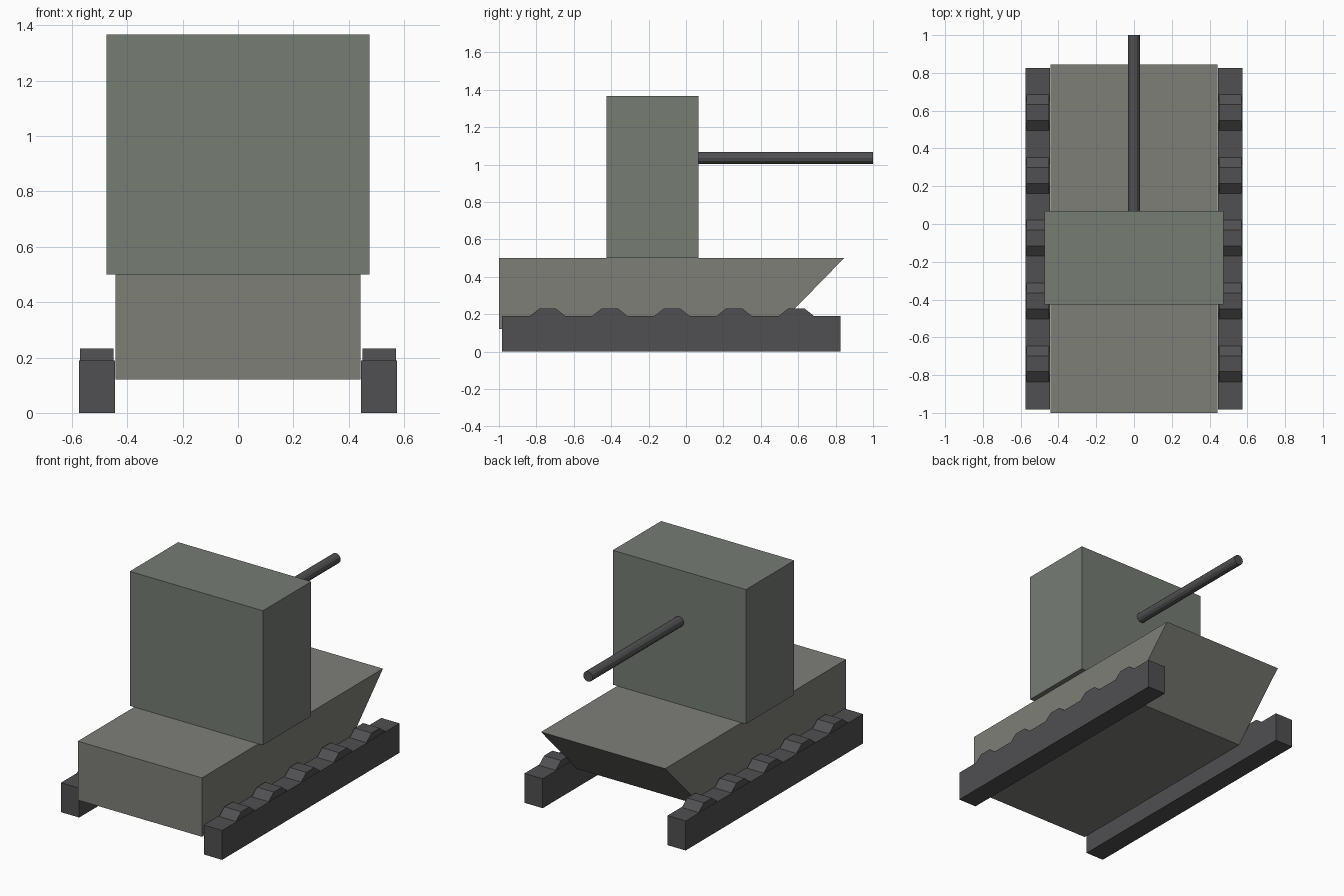
import bpy, bmesh, math

if "Cube" in bpy.data.objects:
    bpy.data.objects.remove(bpy.data.objects["Cube"])


def material(name, rgb):
    m = bpy.data.materials.new(name)
    m.diffuse_color = (*rgb, 1)
    m.use_nodes = True
    m.node_tree.nodes["Principled BSDF"].inputs["Base Color"].default_value = m.diffuse_color
    return m


HULL = material("hull_grey", (0.21, 0.21, 0.19))
TURRET = material("turret_grey", (0.18, 0.20, 0.175))
DARK = material("dark_grey", (0.08, 0.08, 0.085))


def extrude_x(name, profile, x0, x1, mat):
    """Solid from a side profile of (y, z) points, spanning x0 to x1."""
    bm = bmesh.new()
    face = bm.faces.new([bm.verts.new((x0, y, z)) for y, z in profile])
    ext = bmesh.ops.extrude_face_region(bm, geom=[face])
    moved = [g for g in ext["geom"] if isinstance(g, bmesh.types.BMVert)]
    bmesh.ops.translate(bm, verts=moved, vec=(x1 - x0, 0, 0))
    bmesh.ops.recalc_face_normals(bm, faces=bm.faces)
    mesh = bpy.data.meshes.new(name)
    bm.to_mesh(mesh)
    bm.free()
    mesh.materials.append(mat)
    ob = bpy.data.objects.new(name, mesh)
    bpy.context.collection.objects.link(ob)
    return ob


def rect(y0, y1, z0, z1):
    return [(y0, z0), (y1, z0), (y1, z1), (y0, z1)]


# Hull with undercut sloping end
extrude_x("hull", [(-1, 0.12), (0.475, 0.12), (0.845, 0.5), (-1, 0.5)],
          -0.443, 0.443, HULL)

# Tall box turret
extrude_x("turret", rect(-0.425, 0.068, 0.5, 1.367), -0.475, 0.475, TURRET)

# Gun barrel
bpy.ops.mesh.primitive_cylinder_add(vertices=12, radius=0.033, depth=0.932,
                                    location=(0, 0.534, 1.035),
                                    rotation=(math.pi / 2, 0, 0))
barrel = bpy.context.object
barrel.name = "gun_barrel"
barrel.data.materials.append(DARK)

# Tracks with the wheel tops showing above them
for side, label in ((-1, "left"), (1, "right")):
    extrude_x(f"{label}_track", rect(-0.983, 0.825, 0, 0.19),
              side * 0.445, side * 0.575, DARK)
    for i in range(5):
        y = -0.74 + i * 0.3325
        bump = [(y - 0.108, 0.18), (y + 0.108, 0.18),
                (y + 0.042, 0.232), (y - 0.042, 0.232)]
        extrude_x(f"{label}_wheel_top_{i + 1}", bump,
                  side * 0.45, side * 0.57, DARK)
